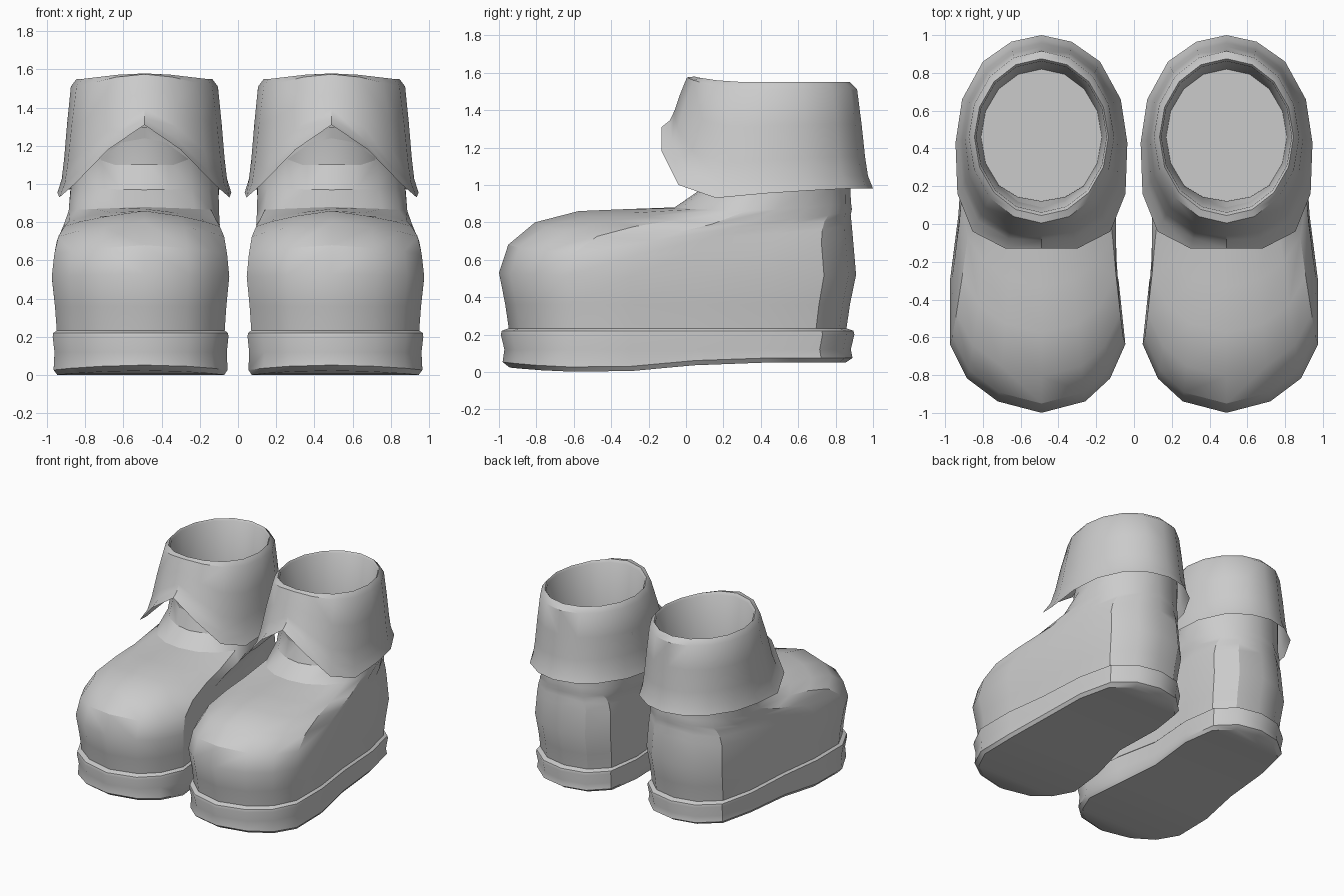
import bpy, bmesh
from math import sin, cos, pi

if "Cube" in bpy.data.objects:
    bpy.data.objects.remove(bpy.data.objects["Cube"])

CX = 0.49  # centre line of the right boot


def lerp(a, b, t):
    return a + (b - a) * t


def loft(name, rings, cap_start=False, cap_end=False, angle=35):
    """Skin closed rings of points, then mirror to make the pair."""
    bm = bmesh.new()
    vs = [[bm.verts.new((x + CX, y, z)) for x, y, z in r] for r in rings]
    n = len(vs[0])
    for a, b in zip(vs, vs[1:]):
        for i in range(n):
            j = (i + 1) % n
            bm.faces.new((a[i], a[j], b[j], b[i]))
    for use, r in ((cap_start, vs[0]), (cap_end, vs[-1])):
        if use:  # cap with strips running side to side
            h = n // 2
            for i in range(h):
                q = [r[i], r[i + 1], r[-i - 1], r[-i] if i else r[0]]
                bm.faces.new(list(dict.fromkeys(q)))
    bmesh.ops.recalc_face_normals(bm, faces=bm.faces)
    me = bpy.data.meshes.new(name)
    bm.to_mesh(me)
    bm.free()
    ob = bpy.data.objects.new(name, me)
    bpy.context.collection.objects.link(ob)
    bpy.ops.object.select_all(action='DESELECT')
    ob.select_set(True)
    bpy.context.view_layer.objects.active = ob
    bpy.ops.object.shade_smooth_by_angle(angle=angle * pi / 180)
    m = ob.modifiers.new("pair", 'MIRROR')
    m.use_mirror_merge = False
    return ob


# Foot outline from toe to heel: y, outer x, inner x
FOOT = [(-.99, 0, 0), (-.93, .23, .23), (-.81, .39, .36), (-.63, .48, .44),
        (-.3, .48, .405), (.05, .435, .335), (.45, .41, .365), (.73, .345, .325),
        (.86, .19, .19), (.9, 0, 0)]
N = 18


def half(k):
    """Ring index -> (index along half outline, side)."""
    return (k, 1) if k <= N // 2 else (N - k, -1)


def foot_pt(k, s=1.0):
    i, side = half(k)
    y, xo, xi = FOOT[i]
    return (xo if side > 0 else -xi) * s, -.04 + (y + .04) * s


# Sole with a gentle rocker bottom
def rock(y):
    return min(.05, .12 * (y + .5) ** 2)


sole = []
for s, z, rocker in ((.95, 0, 1), (.99, .025, 1), (.98, .12, 0), (1.0, .2, 0),
                     (.995, .22, 0), (.95, .235, 0)):
    ring = []
    for k in range(N):
        x, y = foot_pt(k, s)
        ring.append((x, y, z + rock(y) * rocker))
    sole.append(ring)
loft("sole", sole, cap_start=True)


# Upper: rings morph from the foot outline into the oval shaft
def shaft_pt(k):
    a = 2 * pi * k / N
    return .395 * sin(a), .45 - .43 * cos(a)


upper = []
# blend, scale, z at front, side, back
for t, s, zf, zs, zb in ((0, .955, .23, .23, .23), (0, .975, .36, .36, .36),
                         (0, 1.01, .53, .51, .52), (.03, .99, .68, .62, .74),
                         (.17, .985, .8, .70, .8), (.4, .98, .86, .75, .84),
                         (.65, 1.0, .87, .79, .87), (.92, 1.0, .88, .86, .91),
                         (1.05, 1.0, .97, .98, .99), (1.1, 1.0, 1.13, 1.13, 1.13),
                         (1.05, 1.0, 1.3, 1.3, 1.3)):
    ring = []
    for k in range(N):
        i, _ = half(k)
        (fx, fy), (sx, sy) = foot_pt(k, s), shaft_pt(k)
        z = lerp(zf, zs, i / 4) if i <= 4 else lerp(zs, zb, (i - 4) / 5)
        ring.append((lerp(fx, sx, t), lerp(fy, sy, t), z))
    upper.append(ring)
loft("boot_upper", upper, angle=30)

# Folded cuff: hem from front notch to back (x, y, z)
HEM = [(0, -.13, 1.31), (.19, -.13, 1.18), (.365, -.04, 1.0), (.445, .16, .93),
       (.455, .43, .955), (.42, .66, .97), (.31, .86, .98), (.16, .965, .98),
       (0, 1.0, .98)]
FRONT_LIFT = [.065, .05, .02] + [0] * 6
M = 16


def oval(rx, cy, ry, z, lift):
    out = []
    for k in range(M):
        a = 2 * pi * k / M
        out.append((rx * sin(a), cy - ry * cos(a), z + lift * FRONT_LIFT[min(k, M - k)]))
    return out


hem = [(HEM[min(k, M - k)][0] * (1 if k <= M // 2 else -1),) + HEM[min(k, M - k)][1:]
       for k in range(M)]
top = oval(.385, .46, .455, 1.51, 1)


def between(fxy, fz):
    return [(lerp(a[0], b[0], fxy), lerp(a[1], b[1], fxy), lerp(a[2], b[2], fz))
            for a, b in zip(top, hem)]


cuff = [oval(.32, .46, .36, 1.1, 0), oval(.345, .462, .4, 1.535, .3),
        oval(.355, .46, .415, 1.55, .45), top,
        between(.28, .35), between(.5, .68), between(.68, .87), hem]
loft("cuff", cuff, cap_start=True)
